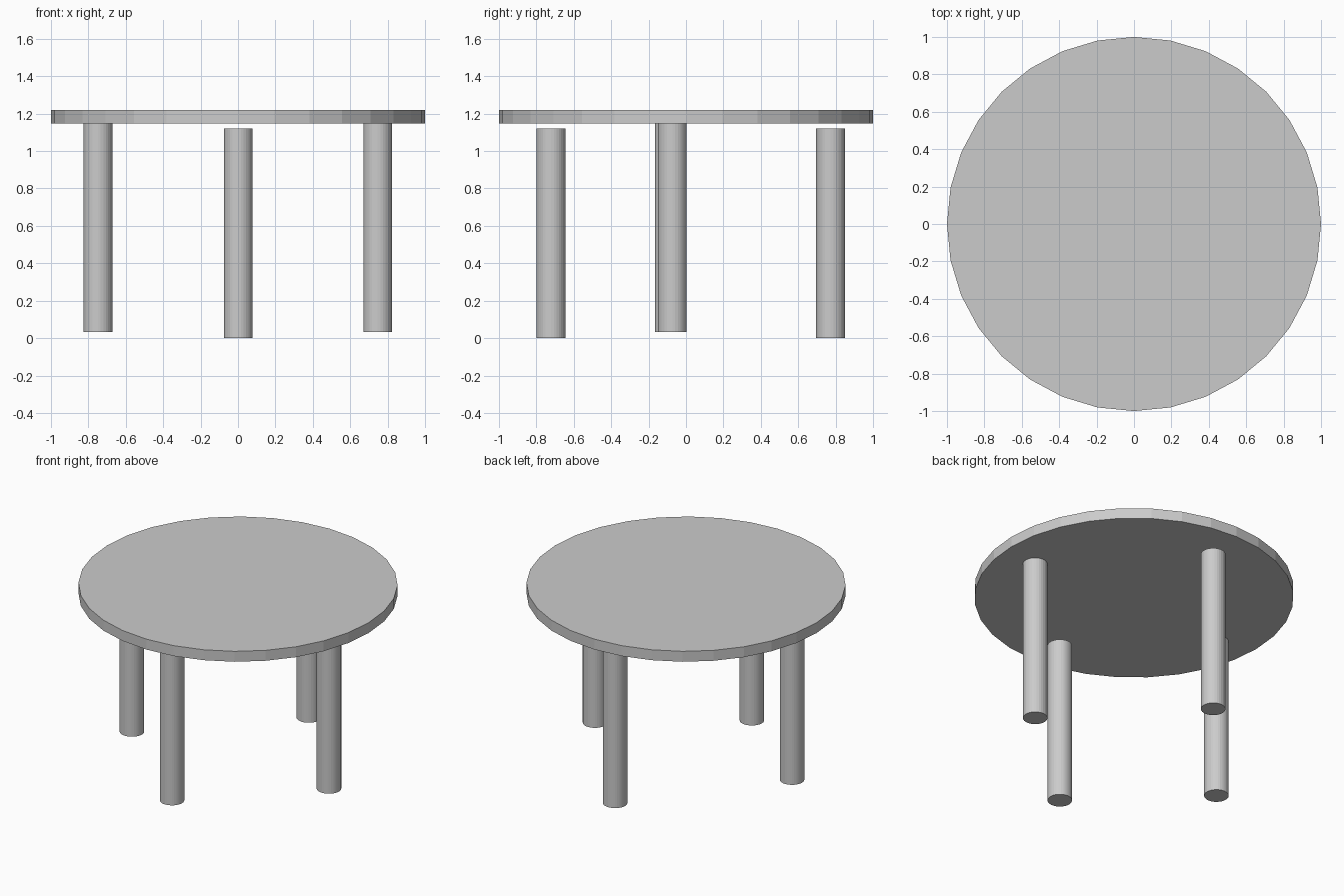
import bpy

if "Cube" in bpy.data.objects:
    bpy.data.objects.remove(bpy.data.objects["Cube"])


def cylinder(name, x, y, z0, z1, radius):
    """Flat-shaded 32-sided cylinder between two heights."""
    bpy.ops.mesh.primitive_cylinder_add(
        vertices=32, radius=radius, depth=z1 - z0,
        location=(x, y, (z0 + z1) / 2))
    bpy.context.object.name = name


# Round table top
cylinder("table_top", 0, 0, 1.147, 1.219, 1.0)

# Four equal legs: the side pair meets the top, front and back stop just below it
LEG_RADIUS, LEG_LENGTH = 0.077, 1.12
legs = {
    "front_leg": (0.001, -0.722, 0.0),
    "back_leg": (0.001, 0.773, 0.0),
    "left_leg": (-0.749, -0.089, 0.032),
    "right_leg": (0.747, -0.073, 0.032),
}
for name, (x, y, z) in legs.items():
    cylinder(name, x, y, z, z + LEG_LENGTH, LEG_RADIUS)
